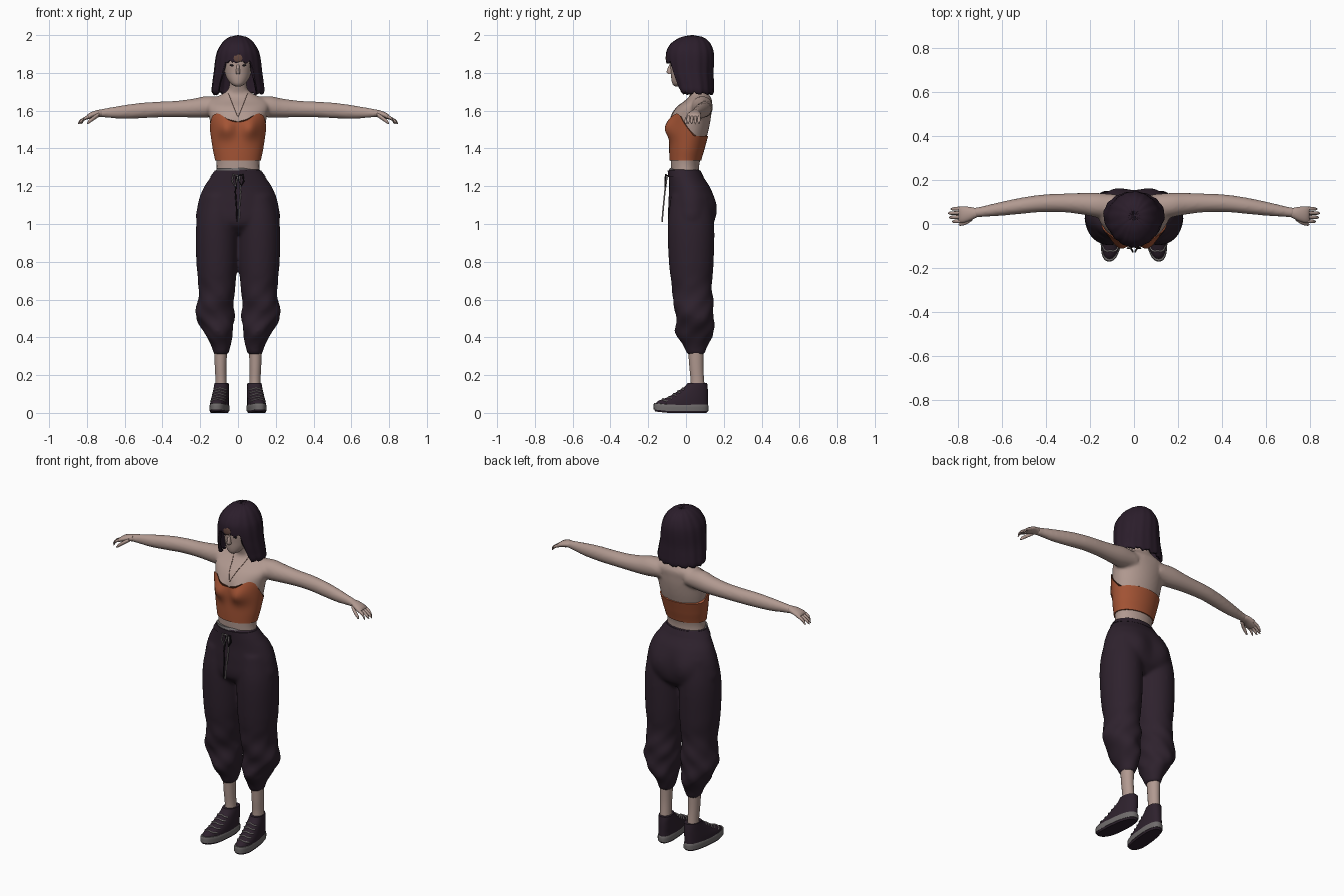
import bpy, bmesh, math
from math import sin, cos, exp, pi

if "Cube" in bpy.data.objects:
    bpy.data.objects.remove(bpy.data.objects["Cube"])


def material(name, rgb):
    m = bpy.data.materials.new(name)
    m.diffuse_color = (*rgb, 1)
    m.use_nodes = True
    m.node_tree.nodes["Principled BSDF"].inputs["Base Color"].default_value = m.diffuse_color
    return m


SKIN = material("skin", (0.44, 0.32, 0.28))
DARK = material("dark plum cloth", (0.027, 0.0155, 0.026))
HAIR = material("dark plum hair", (0.024, 0.0125, 0.024))
RUST = material("rust orange", (0.37, 0.088, 0.035))
GREY = material("sole grey", (0.16, 0.148, 0.148))
PALE = material("lace grey", (0.33, 0.30, 0.30))
BROWN = material("brown", (0.13, 0.065, 0.05))
BLACK = material("near black", (0.012, 0.009, 0.012))


def interp(keys, u):
    """Smooth interpolation of key rows by their first value."""
    keys = sorted(keys)
    u = min(max(u, keys[0][0]), keys[-1][0])
    i = 0
    while i < len(keys) - 2 and u > keys[i + 1][0]:
        i += 1
    a, b = keys[i], keys[i + 1]
    p, q = keys[max(i - 1, 0)], keys[min(i + 2, len(keys) - 1)]
    h = b[0] - a[0]
    t = (u - a[0]) / h
    out = []
    for k in range(1, len(a)):
        ma = (b[k] - p[k]) / (b[0] - p[0]) * h
        mb = (q[k] - a[k]) / (q[0] - a[0]) * h
        out.append((2*t**3 - 3*t*t + 1)*a[k] + (t**3 - 2*t*t + t)*ma
                   + (3*t*t - 2*t**3)*b[k] + (t**3 - t*t)*mb)
    return out


def point(keys, u, th, axis='z', power=2.0, warp=None, grow=0.0):
    """Point on a lofted surface; th = 0 faces the front."""
    c1, c2, r1, r2 = interp(keys, u)
    s, c = sin(th), cos(th)
    a = c1 + (r1 + grow) * math.copysign(abs(s) ** (2 / power), s)
    b = c2 - (r2 + grow) * math.copysign(abs(c) ** (2 / power), c)
    p = (a, b, u) if axis == 'z' else (u, a, b)
    return warp(*p, th) if warp else p


def finish(name, data, mat, mirror=False):
    if isinstance(data, bmesh.types.BMesh):
        me = bpy.data.meshes.new(name)
        data.to_mesh(me)
        data.free()
        data = me
    ob = bpy.data.objects.new(name, data)
    bpy.context.collection.objects.link(ob)
    data.materials.append(mat)
    if mirror:
        ob.modifiers.new("mirror", 'MIRROR')
    if ob.type == 'MESH':
        bpy.ops.object.select_all(action='DESELECT')
        ob.select_set(True)
        bpy.context.view_layer.objects.active = ob
        bpy.ops.object.shade_smooth_by_angle(angle=math.radians(50))
    return ob


def loft(name, keys, mat, n=24, m=16, lo=None, hi=None, caps=True, mirror=False, **kw):
    """Loft rings between lo and hi, each a number or a function of the angle."""
    us = [k[0] for k in keys]
    f = [v if callable(v) else (lambda th, v=v: v)
         for v in (min(us) if lo is None else lo, max(us) if hi is None else hi)]
    bm = bmesh.new()
    rings = []
    for j in range(m + 1):
        t = j / m
        rings.append([bm.verts.new(point(keys, f[0](th)*(1-t) + f[1](th)*t, th, **kw))
                      for th in (2*pi*i/n for i in range(n))])
    for r, s in zip(rings, rings[1:]):
        for i in range(n):
            bm.faces.new((r[i], r[(i+1) % n], s[(i+1) % n], s[i]))
    if caps:
        bm.faces.new(rings[0][::-1])
        bm.faces.new(rings[-1])
    bmesh.ops.recalc_face_normals(bm, faces=bm.faces)
    return finish(name, bm, mat, mirror)


def blend(body, limb, voxel, smooth):
    """Join a body and its mirrored limbs into one smooth skin."""
    bpy.ops.object.select_all(action='DESELECT')
    limb.select_set(True)
    bpy.context.view_layer.objects.active = limb
    bpy.ops.object.convert(target='MESH')
    body.select_set(True)
    bpy.context.view_layer.objects.active = body
    bpy.ops.object.join()
    r = body.modifiers.new("skin", 'REMESH')
    r.mode, r.voxel_size, r.use_smooth_shade = 'VOXEL', voxel, True
    s = body.modifiers.new("relax", 'SMOOTH')
    s.factor, s.iterations = 0.5, smooth


def cord(name, pts, r, mat):
    cu = bpy.data.curves.new(name, 'CURVE')
    cu.dimensions = '3D'
    cu.bevel_depth, cu.bevel_resolution = r, 1
    sp = cu.splines.new('POLY')
    sp.points.add(len(pts) - 1)
    for q, p in zip(sp.points, pts):
        q.co = (*p, 1)
    finish(name, cu, mat)


def ball(name, loc, scale, mat, mirror=False):
    bm = bmesh.new()
    bmesh.ops.create_uvsphere(bm, u_segments=14, v_segments=8, radius=1)
    for v in bm.verts:
        v.co = [v.co[i] * scale[i] + loc[i] for i in range(3)]
    finish(name, bm, mat, mirror)


# Torso, neck and arms
def bust(x, y, z, th):
    if cos(th) > 0:
        y -= 0.036 * exp(-((abs(x) - 0.065) / 0.045)**2 - ((z - 1.505) / 0.05)**2)
    return x, y, z


torso = [(1.22, 0, 0, .125, .075), (1.31, 0, -.005, .113, .075), (1.40, 0, .005, .128, .088),
         (1.50, 0, .02, .143, .10), (1.57, 0, .028, .153, .105), (1.62, 0, .045, .165, .092),
         (1.655, 0, .068, .155, .07), (1.685, 0, .072, .09, .05), (1.71, 0, .062, .053, .045),
         (1.78, 0, .04, .046, .043)]
body = loft("torso_and_arms", torso, SKIN, n=40, m=50, warp=bust)
arm = loft("arm", [(.08, .08, 1.622, .055, .05), (.17, .086, 1.62, .056, .057), (.23, .092, 1.614, .05, .051),
                   (.32, .096, 1.609, .043, .044), (.42, .094, 1.606, .04, .042), (.52, .082, 1.6, .037, .041),
                   (.62, .067, 1.592, .031, .035), (.70, .055, 1.588, .024, .025), (.735, .05, 1.586, .024, .02)],
           SKIN, n=20, m=36, axis='x', mirror=True)
blend(body, arm, .008, 8)


# Strapless top with a dipped neckline
def neckline(th):
    front = 1.54 + 0.045 * exp(-((abs(sin(th)) - 0.68) / 0.3)**2)
    return 1.465 + (front - 1.465) * min(max((cos(th) + 0.25) / 0.75, 0), 1)


loft("strapless_top", torso, RUST, n=56, m=24, lo=1.335, hi=neckline, warp=bust, grow=.006)


# Trousers: hips, legs and waistband
def seat(x, y, z, th):
    if cos(th) < 0:
        y += 0.024 * exp(-((abs(x) - 0.09) / 0.065)**2 - ((z - 1.09) / 0.08)**2)
    return x, y, z


def folds(x, y, z, th):
    k = min(max((0.75 - z) / 0.2, 0), 1) * min(max((z - 0.33) / 0.1, 0), 1)
    d = k * (0.005 * sin(2 * th + 34 * z) + 0.004 * sin(5 * th - 55 * z))
    return x + d * sin(th), y - d * cos(th), z


hips = loft("trousers", [(1.29, 0, -.01, .118, .083), (1.25, 0, 0, .144, .091), (1.19, 0, .02, .184, .109),
                         (1.10, 0, .027, .214, .121), (1.0, 0, .027, .21, .116), (.95, 0, .03, .10, .07)],
            DARK, n=40, m=26, warp=seat)
leg = loft("leg", [(1.15, .097, .025, .095, .105), (1.0, .111, .026, .11, .123), (.8, .112, .028, .109, .119),
                   (.65, .112, .032, .096, .106), (.52, .122, .046, .1, .103), (.42, .103, .046, .077, .098),
                   (.355, .09, .05, .051, .065), (.31, .09, .052, .039, .047)],
           DARK, n=28, m=44, mirror=True, warp=folds)
blend(hips, leg, .01, 8)
loft("waistband", [(1.25, 0, -.001, .147, .094), (1.283, 0, -.01, .123, .087)], DARK, n=40, m=3)
loft("waist_lining", [(1.28, 0, -.01, .119, .083), (1.296, -.02, -.035, .09, .05)], GREY, n=32, m=2)

# Drawstring with bow
for s, end, loop in ((-1, BLACK, PALE), (1, PALE, BLACK)):
    cord("drawstring_end", [(s*.008, -.10, 1.255), (s*.014, -.112, 1.17), (s*.008, -.12, 1.09),
                            (s*.005, -.127, 1.01)], .004, end)
    cord("drawstring_loop", [(0, -.098, 1.255), (s*.026, -.108, 1.262), (s*.03, -.111, 1.225),
                             (s*.016, -.111, 1.20), (0, -.10, 1.25)], .004, loop)

# Palms, fingers and thumbs
loft("palm", [(.72, .05, 1.587, .022, .02), (.75, .046, 1.584, .032, .018),
              (.785, .042, 1.573, .038, .016), (.80, .042, 1.565, .034, .012)],
     SKIN, n=16, m=8, axis='x', mirror=True)
for i, tip in enumerate((.828, .843, .848, .835)):
    y = .014 + i * .019
    loft("finger", [(.78, y, 1.573, .009, .010), (.815, y - .002, 1.556, .0085, .009),
                    (tip - .004, y - .003, 1.538, .006, .008), (tip, y - .003, 1.531, .002, .003)],
         SKIN, n=8, m=8, axis='x', mirror=True)
loft("thumb", [(.735, .028, 1.58, .012, .012), (.765, .008, 1.56, .011, .012),
               (.795, -.002, 1.537, .007, .009), (.80, -.003, 1.532, .002, .003)],
     SKIN, n=10, m=8, axis='x', mirror=True)

# Head, nose, eyes and lips
loft("head", [(1.728, 0, -.042, .012, .016), (1.738, 0, -.034, .032, .036), (1.765, 0, -.014, .055, .063),
              (1.80, 0, .004, .070, .084), (1.86, 0, .012, .078, .096), (1.92, 0, .02, .07, .09),
              (1.96, 0, .025, .04, .05)], SKIN, n=28, m=24)
loft("nose", [(1.795, 0, -.082, .012, .014), (1.805, 0, -.084, .012, .019), (1.845, 0, -.08, .006, .008)],
     SKIN, n=10, m=6)
ball("eye", (.032, -.0755, 1.84), (.013, .004, .005), BLACK, mirror=True)
ball("lips", (0, -.0725, 1.772), (.014, .005, .005), BROWN)


# Bobbed hair with fringe
def hair_edge(th):
    a = abs((th + pi) % (2 * pi) - pi)
    t = min(max((a - math.radians(36)) / math.radians(12), 0), 1)
    return 1.858 * (1 - t) + 1.69 * t + 0.006 * sin(13 * th) + 0.004 * sin(29 * th)


hair = loft("bob_hair", [(1.67, 0, .052, .118, .085), (1.70, 0, .042, .138, .105), (1.74, 0, .035, .136, .112),
                         (1.80, 0, .025, .128, .12), (1.90, 0, .021, .114, .126), (1.95, 0, .024, .09, .108),
                         (1.98, 0, .03, .062, .075), (1.994, 0, .033, .034, .042), (2.0, 0, .034, .002, .002)],
            HAIR, n=72, m=36, lo=hair_edge, caps=False,
            warp=lambda x, y, z, th: (x * (1 + .012*sin(14*th)), y + .0015*sin(17*th), z))
thick = hair.modifiers.new("thickness", 'SOLIDIFY')
thick.thickness, thick.offset = 0.016, -1
ball("fringe_parting", (0, -.1035, 1.878), (.024, .004, .022), BROWN)

# Necklace lying on the chest
chain = []
for i in range(-8, 9):
    z = 1.565 + 0.125 * abs(i) / 8
    th = math.asin(.05 * i / 8 / interp(torso, z)[2])
    chain.append(point(torso, z, th, warp=bust, grow=.001))
cord("necklace", chain, .0014, BROWN)

# Ankles
loft("ankle", [(.10, .09, .06, .034, .042), (.17, .09, .06, .03, .036), (.24, .092, .055, .031, .037),
               (.35, .092, .052, .036, .042)], SKIN, n=18, m=10, mirror=True)


# Shoes, turned slightly outward, with dark treads and pale laces
def toe_out(x, y, z, th):
    return x - 0.1 * (y - .03), y, z + max(0, -y - .1) * .12


loft("shoe_tread", [(0, .093, -.027, .042, .136), (.012, .093, -.026, .048, .144)],
     DARK, n=32, m=2, power=2.5, mirror=True, warp=toe_out)
loft("shoe_sole", [(.01, .093, -.026, .049, .145), (.036, .093, -.026, .049, .145), (.044, .093, -.026, .046, .142)],
     GREY, n=32, m=5, power=2.5, mirror=True, warp=toe_out)
shoe = [(.035, .093, -.025, .047, .141), (.06, .093, -.014, .046, .13), (.085, .092, .012, .044, .104),
        (.115, .091, .036, .041, .08), (.14, .09, .054, .039, .06), (.158, .09, .06, .037, .052)]
loft("shoe_upper", shoe, DARK, n=28, m=14, power=2.3, mirror=True, warp=toe_out)
for s in (-1, 1):
    for z in (.072, .087, .102, .117, .132):
        row = [point(shoe, z - .012 * abs(a), a, power=2.3, warp=toe_out, grow=.001)
               for a in (-.9, -.55, -.25, 0, .25, .55, .9)]
        cord("shoe_lace", [(s * x, y, h) for x, y, h in row], .004, PALE)
